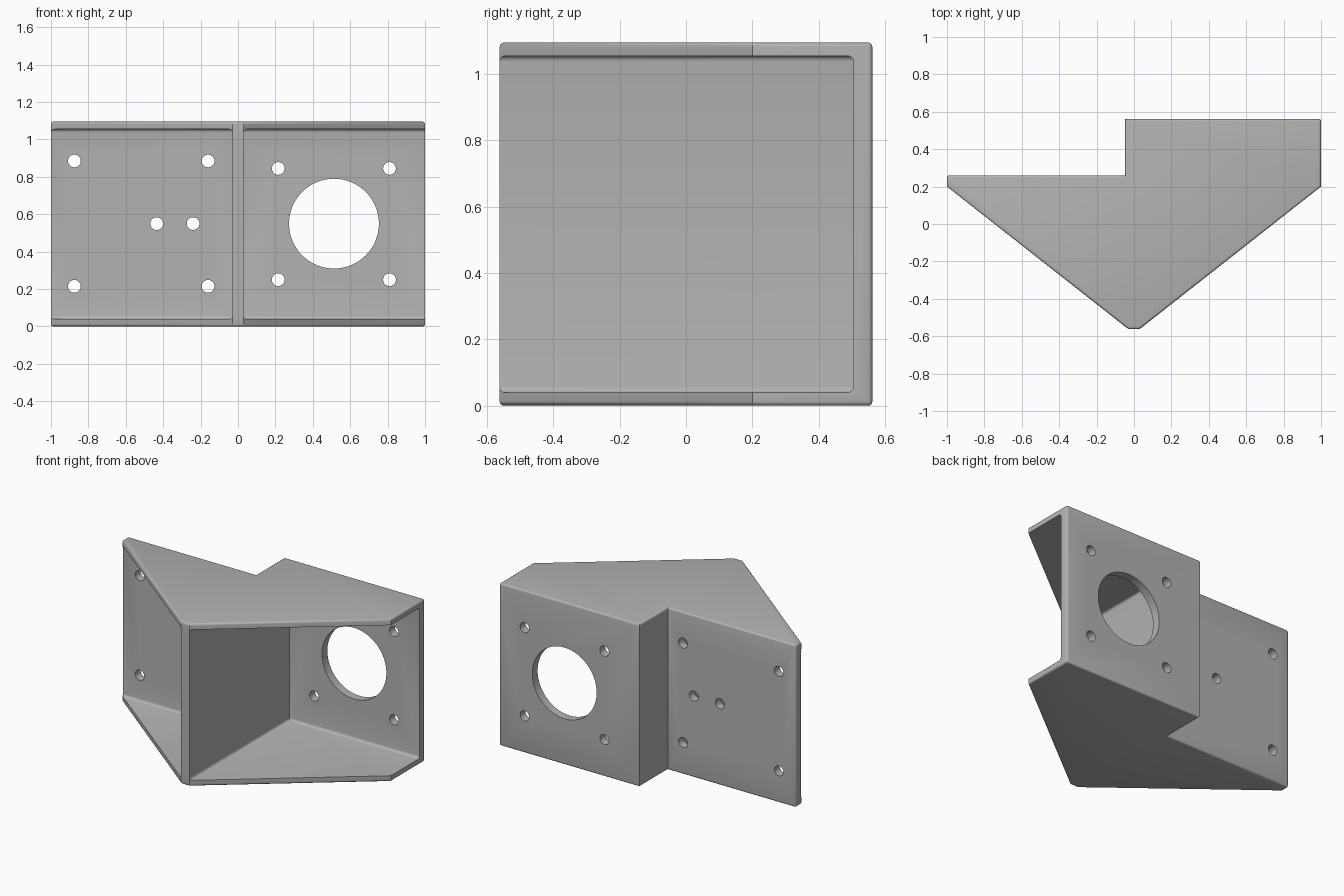
import bpy, bmesh
from mathutils import Matrix

cube = bpy.data.objects.get("Cube")
if cube:
    bpy.data.objects.remove(cube, do_unlink=True)

HEIGHT = 1.095
PLATE = 0.04

grey = bpy.data.materials.new("light_grey")
grey.use_nodes = True
colour = (0.45, 0.45, 0.45, 1)
grey.diffuse_color = colour
grey.node_tree.nodes["Principled BSDF"].inputs["Base Color"].default_value = colour


def make_object(name, bm):
    bmesh.ops.recalc_face_normals(bm, faces=bm.faces)
    mesh = bpy.data.meshes.new(name)
    bm.to_mesh(mesh)
    bm.free()
    mesh.materials.append(grey)
    obj = bpy.data.objects.new(name, mesh)
    bpy.context.collection.objects.link(obj)
    return obj


def prism(name, outline, z0, z1, radius, round_edge):
    """Extrude a plan outline upwards and round the edges the rule picks."""
    bm = bmesh.new()
    base = bm.faces.new([bm.verts.new((x, y, z0)) for x, y in outline])
    top = bmesh.ops.extrude_face_region(bm, geom=[base])["geom"]
    for v in top:
        if isinstance(v, bmesh.types.BMVert):
            v.co.z = z1
    edges = [e for e in bm.edges if round_edge(e)]
    bmesh.ops.bevel(bm, geom=edges, offset=radius, segments=4, profile=0.5,
                    affect='EDGES', clamp_overlap=True)
    return make_object(name, bm)


def level(edge):
    return abs(edge.verts[0].co.z - edge.verts[1].co.z) < 1e-4


def outer_rule(edge):
    return level(edge) or all(abs(v.co.x) > 0.99 and v.co.y > 0.25 for v in edge.verts)


def cut(target, cutter):
    cutter.hide_render = True
    mod = target.modifiers.new("cut", 'BOOLEAN')
    mod.operation = 'DIFFERENCE'
    mod.solver = 'EXACT'
    mod.object = cutter
    bpy.context.view_layer.objects.active = target
    bpy.ops.object.modifier_apply(modifier=mod.name)
    bpy.data.objects.remove(cutter, do_unlink=True)


def drill(target, x, z, radius, segments=32):
    bm = bmesh.new()
    bmesh.ops.create_cone(bm, cap_ends=True, segments=segments, radius1=radius,
                          radius2=radius, depth=2,
                          matrix=Matrix.Translation((x, 0.2, z)) @ Matrix.Rotation(1.570796, 4, 'X'))
    cut(target, make_object("hole_cutter", bm))


# Solid bracket body with rounded rims
body = prism("bracket", [(-0.03, -0.562), (0.03, -0.562), (1, 0.2), (1, 0.562),
                         (-0.047, 0.562), (-0.047, 0.26), (-1, 0.26), (-1, 0.2)],
             0, HEIGHT, 0.013, outer_rule)

# Two open bays leaving the centre wall, back walls, floor and ceiling
for side, back in ((-1, 0.203), (1, 0.505)):
    bay = [(side * 0.03, back), (side * 1.3, back), (side * 1.3, -1), (side * 0.03, -1)]
    cut(body, prism("bay_cutter", bay, PLATE, HEIGHT - PLATE, 0.018, level))

# Mounting holes in the two back walls
for x in (-0.875, -0.16):
    for z in (0.215, 0.885):
        drill(body, x, z, 0.034)
for x in (-0.435, -0.24):
    drill(body, x, 0.55, 0.034)
for x in (0.215, 0.81):
    for z in (0.25, 0.845):
        drill(body, x, z, 0.034)

# Large round opening
drill(body, 0.513, 0.55, 0.24, 96)

bpy.ops.object.select_all(action='DESELECT')
body.select_set(True)
bpy.context.view_layer.objects.active = body
bpy.ops.object.shade_smooth_by_angle(angle=0.6)
